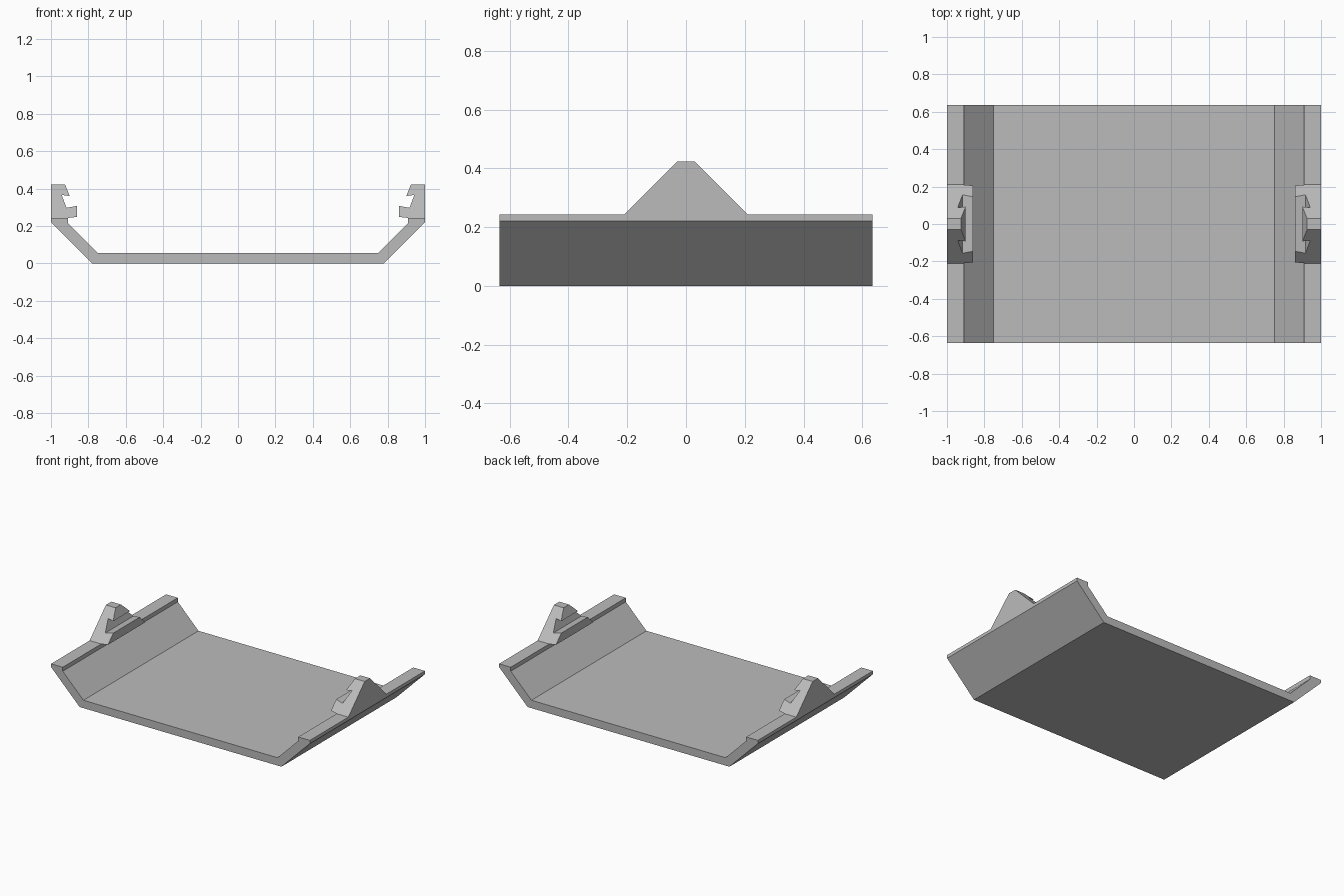
import bpy

cube = bpy.data.objects.get("Cube")
if cube:
    bpy.data.objects.remove(cube, do_unlink=True)

GREY = (0.5, 0.5, 0.5, 1)
grey = bpy.data.materials.new("light_grey")
grey.use_nodes = True
grey.diffuse_color = GREY
grey.node_tree.nodes["Principled BSDF"].inputs["Base Color"].default_value = GREY


def extrude_profile(name, profile, half_depth):
    """Extrude an anticlockwise (x, z) outline along y; half_depth(z) gives its reach."""
    n = len(profile)
    verts = [(x, s * half_depth(z), z) for s in (-1, 1) for x, z in profile]
    faces = [list(range(n)), list(range(2 * n - 1, n - 1, -1))]
    faces += [[i, i + n, (i + 1) % n + n, (i + 1) % n] for i in range(n)]
    mesh = bpy.data.meshes.new(name)
    mesh.from_pydata(verts, [], faces)
    mesh.materials.append(grey)
    obj = bpy.data.objects.new(name, mesh)
    bpy.context.collection.objects.link(obj)
    return obj


def mirrored(points):
    return [(-x, z) for x, z in reversed(points)]


# Tray: flat floor, sloping sides and a level rim, in one section
outer = [(0.78, 0), (1, 0.22), (1, 0.243), (0.91, 0.243), (0.91, 0.215), (0.75, 0.055)]
extrude_profile("tray", outer + mirrored(outer), lambda z: 0.635)

# Clips: hooked section, tapering at 45 degrees towards the top
hook = [(0.91, 0.243), (1, 0.243), (1, 0.423), (0.925, 0.423), (0.9, 0.36),
        (0.943, 0.366), (0.917, 0.297), (0.862, 0.307), (0.862, 0.248)]
for name, outline in (("left_clip", hook), ("right_clip", mirrored(hook))):
    extrude_profile(name, outline, lambda z: 0.03 + 0.423 - z)
